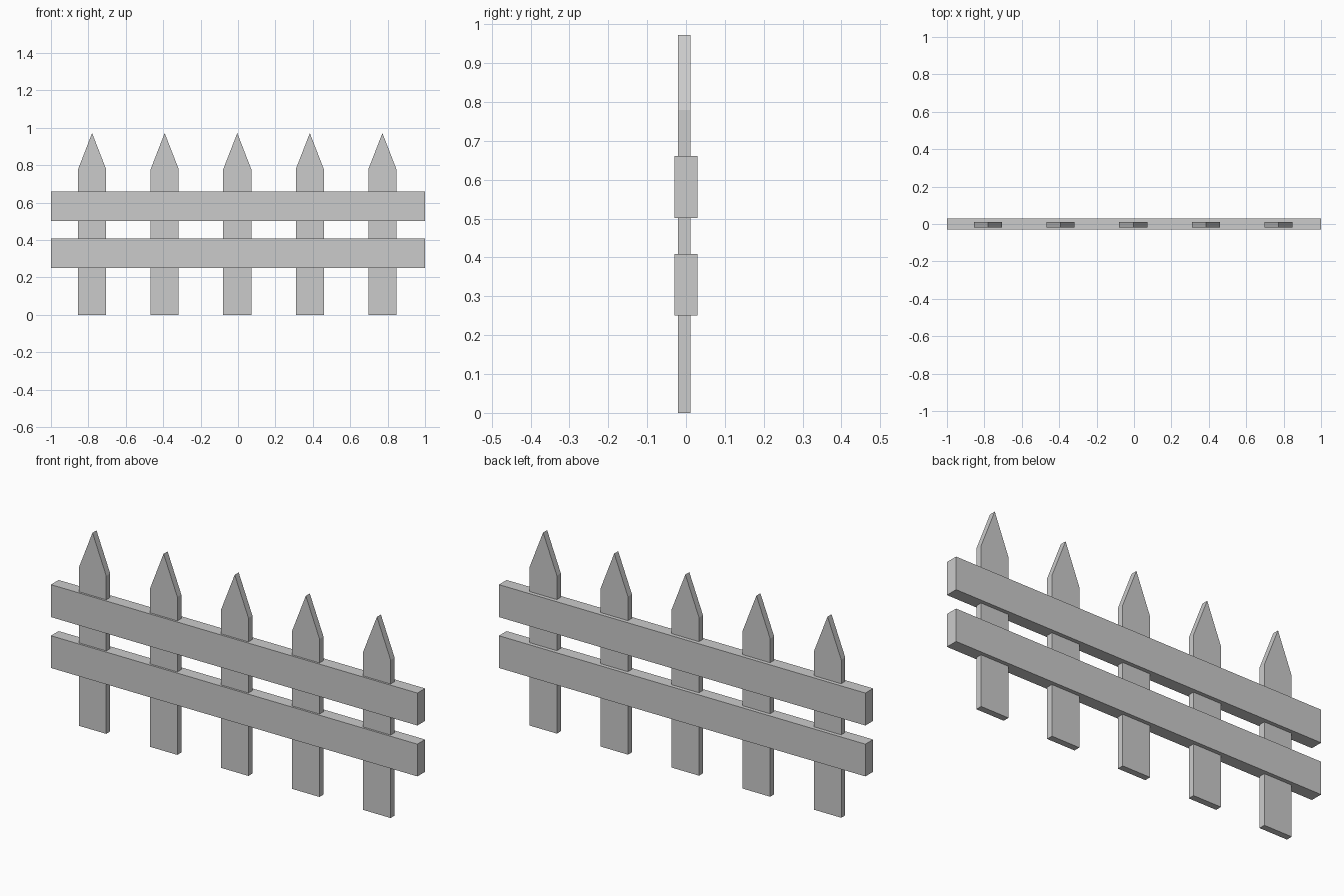
import bpy
import bmesh

if "Cube" in bpy.data.objects:
    bpy.data.objects.remove(bpy.data.objects["Cube"])


def extrude_profile(name, profile, y0, y1):
    """Solid made from an (x, z) outline extruded from y0 to y1."""
    bm = bmesh.new()
    face = bm.faces.new([bm.verts.new((x, y0, z)) for x, z in profile])
    new = bmesh.ops.extrude_face_region(bm, geom=[face])["geom"]
    verts = [g for g in new if isinstance(g, bmesh.types.BMVert)]
    bmesh.ops.translate(bm, verts=verts, vec=(0, y1 - y0, 0))
    bmesh.ops.recalc_face_normals(bm, faces=bm.faces)
    mesh = bpy.data.meshes.new(name)
    bm.to_mesh(mesh)
    bm.free()
    obj = bpy.data.objects.new(name, mesh)
    bpy.context.collection.objects.link(obj)
    return obj


# Pointed pickets, evenly spaced
half, shoulder, tip = 0.075, 0.779, 0.972
outline = [(-half, 0), (half, 0), (half, shoulder), (0, tip), (-half, shoulder)]
for i in range(5):
    picket = extrude_profile(f"picket_{i + 1}", outline, -0.02, 0.011)
    picket.location.x = -0.78 + 0.388 * i

# Horizontal rails, thicker than the pickets they enclose
for name, z0, z1 in (("lower_rail", 0.25, 0.409), ("upper_rail", 0.501, 0.661)):
    extrude_profile(name, [(-1, z0), (1, z0), (1, z1), (-1, z1)], -0.03, 0.03)
